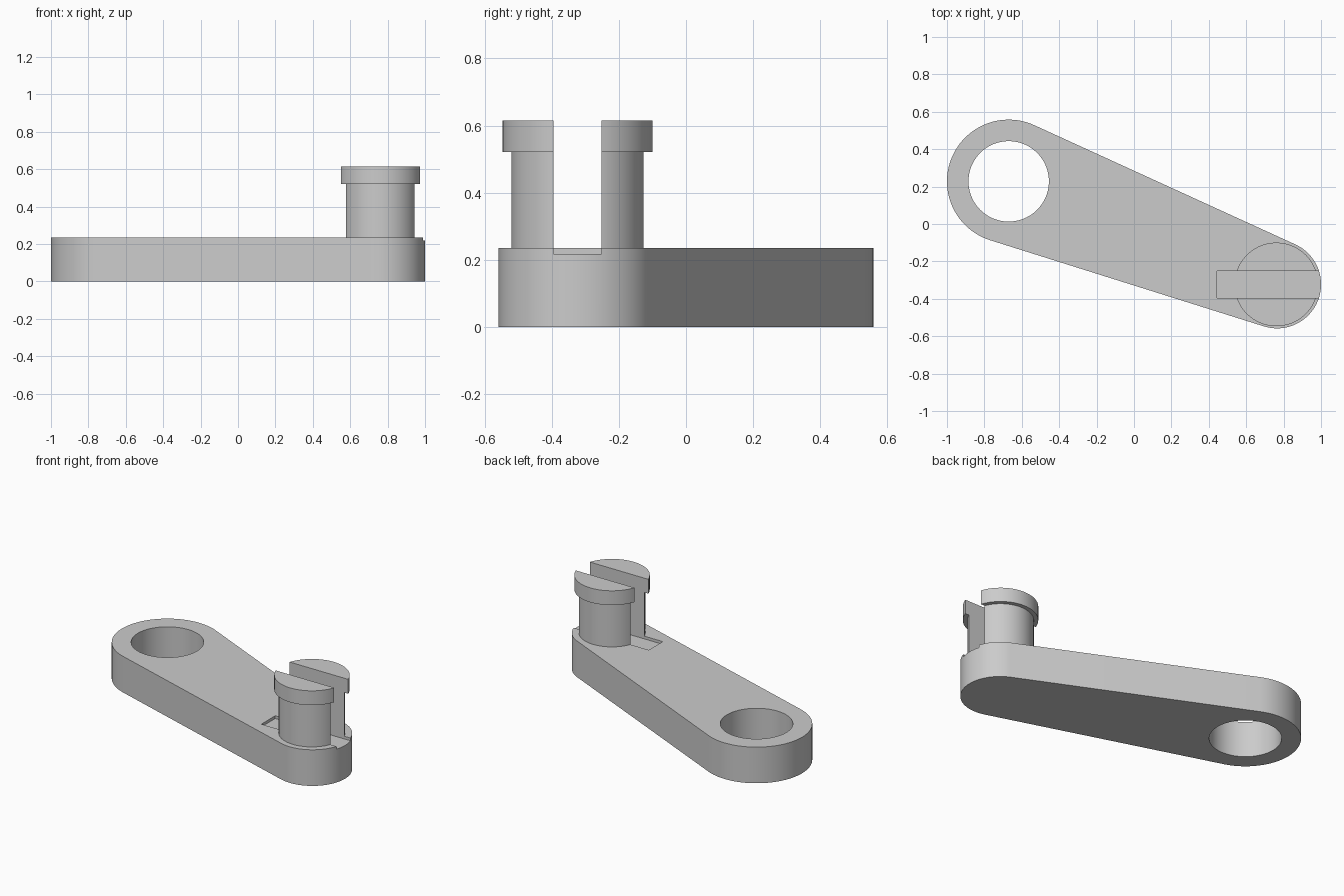
import bpy, bmesh
from math import sin, cos, acos, atan2, hypot, pi, radians

cube = bpy.data.objects.get("Cube")
if cube:
    bpy.data.objects.remove(cube, do_unlink=True)

BIG, BIG_R, HOLE_R = (-0.67, 0.228), 0.33, 0.215
SMALL, SMALL_R = (0.765, -0.323), 0.235
PIN = (0.761, -0.323)
ARM_TOP, SLOT_FLOOR, SLOT_HALF = 0.236, 0.218, 0.072

grey = bpy.data.materials.new("plain grey")
grey.use_nodes = True
colour = (0.6, 0.6, 0.6, 1)
grey.diffuse_color = colour
grey.node_tree.nodes["Principled BSDF"].inputs["Base Color"].default_value = colour


def arc(centre, r, start, end, n):
    return [(centre[0] + r * cos(start + (end - start) * i / n),
             centre[1] + r * sin(start + (end - start) * i / n)) for i in range(n + 1)]


def make_object(name, bm):
    bmesh.ops.recalc_face_normals(bm, faces=bm.faces)
    mesh = bpy.data.meshes.new(name)
    bm.to_mesh(mesh)
    bm.free()
    mesh.materials.append(grey)
    obj = bpy.data.objects.new(name, mesh)
    bpy.context.collection.objects.link(obj)
    return obj


def prism(name, outline, z0, z1):
    bm = bmesh.new()
    face = bm.faces.new([bm.verts.new((x, y, z0)) for x, y in outline])
    top = bmesh.ops.extrude_face_region(bm, geom=[face])["geom"]
    verts = [v for v in top if isinstance(v, bmesh.types.BMVert)]
    bmesh.ops.translate(bm, vec=(0, 0, z1 - z0), verts=verts)
    if not any(len(f.verts) == len(outline) and f.calc_center_median().z < z0 + 0.001
               for f in bm.faces):
        bm.faces.new([v for v in bm.verts if v not in verts])
    return make_object(name, bm)


def lathe(name, centre, profile, n=96):
    # Stack of rings joined by quads and closed with flat caps
    bm = bmesh.new()
    rings = [[bm.verts.new((x, y, z)) for x, y in arc(centre, r, 0, 2 * pi, n)[:-1]]
             for r, z in profile]
    for a, b in zip(rings, rings[1:]):
        for i in range(n):
            j = (i + 1) % n
            bm.faces.new((a[i], a[j], b[j], b[i]))
    bm.faces.new(rings[0])
    bm.faces.new(rings[-1])
    return make_object(name, bm)


def cut(obj, cutter):
    mod = obj.modifiers.new("cut", 'BOOLEAN')
    mod.operation, mod.solver, mod.object = 'DIFFERENCE', 'EXACT', cutter
    bpy.context.view_layer.objects.active = obj
    bpy.ops.object.modifier_apply(modifier=mod.name)


# Tapered arm: two arcs joined by their common tangents
dx, dy = SMALL[0] - BIG[0], SMALL[1] - BIG[1]
axis = atan2(dy, dx)
spread = acos((BIG_R - SMALL_R) / hypot(dx, dy))
outline = (arc(BIG, BIG_R, axis + spread, axis + 2 * pi - spread, 56)
           + arc(SMALL, SMALL_R, axis - spread, axis + spread, 48))
arm = prism("arm", outline, 0, ARM_TOP)

# Pin with a wider flat head
pin = lathe("split_pin", PIN, [(0.197, 0.2), (0.197, 0.521), (0.2235, 0.521), (0.2235, 0.615)])

# Round hole and the slot that splits the pin and grooves the arm
hole = lathe("hole_cutter", BIG, [(HOLE_R, -0.1), (HOLE_R, 0.4)])
y0, y1 = PIN[1] - SLOT_HALF, PIN[1] + SLOT_HALF
slot = prism("slot_cutter", [(0.445, y0), (1.1, y0), (1.1, y1), (0.445, y1)], SLOT_FLOOR, 0.8)
cut(arm, hole)
cut(arm, slot)
cut(pin, slot)
for cutter in (hole, slot):
    bpy.data.objects.remove(cutter, do_unlink=True)

# Smooth round walls, sharp rims
for obj in (arm, pin):
    bpy.ops.object.select_all(action='DESELECT')
    obj.select_set(True)
    bpy.context.view_layer.objects.active = obj
    bpy.ops.object.shade_smooth_by_angle(angle=radians(30))
